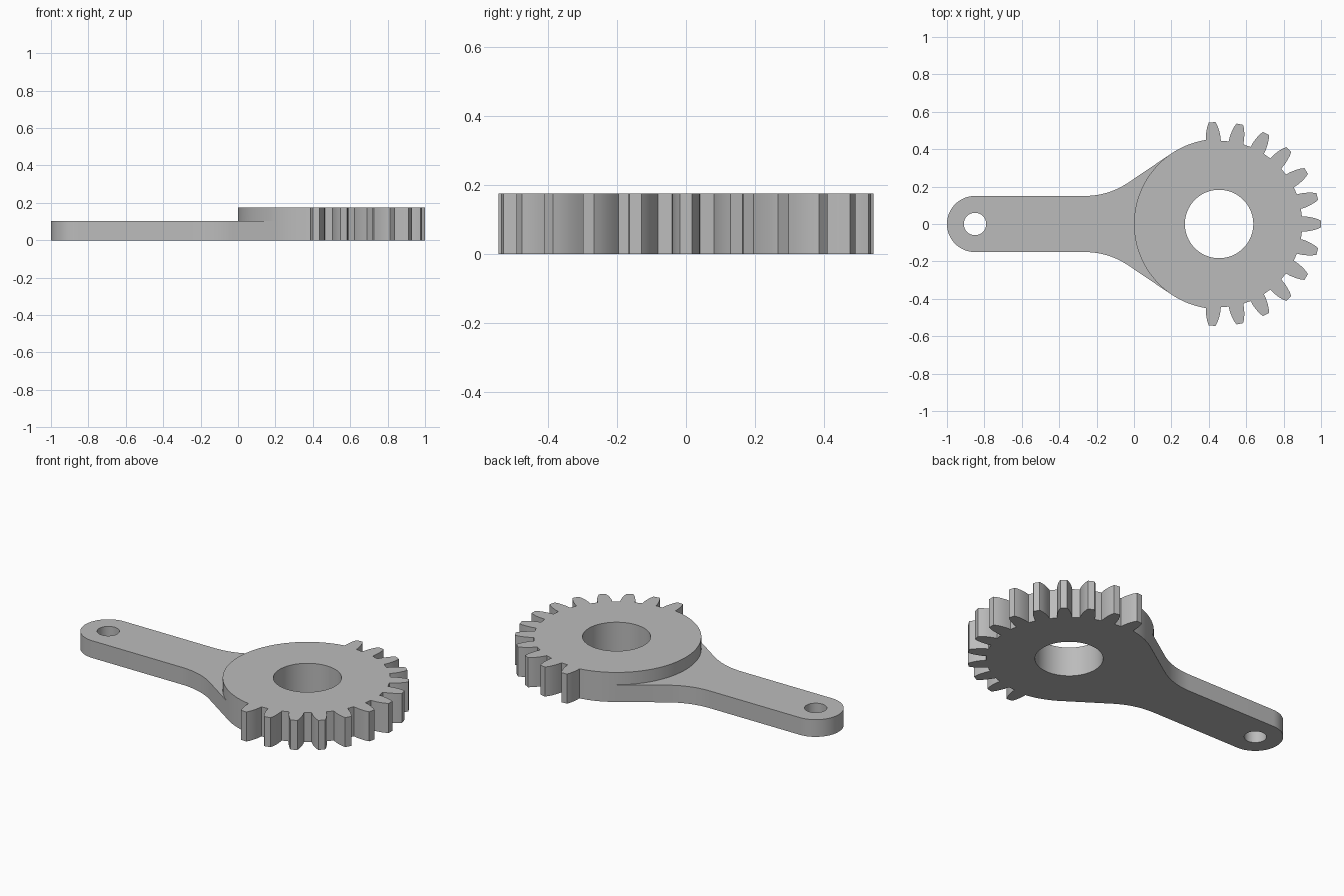
import bpy, bmesh
from math import sin, cos, pi, radians, tau, atan2

cube = bpy.data.objects.get("Cube")
if cube:
    bpy.data.objects.remove(cube, do_unlink=True)

GEAR_X, DISC_R, ROOT_R, BORE_R = 0.455, 0.455, 0.443, 0.183
GEAR_H, ARM_H = 0.175, 0.102
ARM_X, ARM_R, PIN_R = -0.85, 0.15, 0.06
TEETH, SIDE_TEETH = 23, 6

steel = bpy.data.materials.new("grey metal")
steel.use_nodes = True
steel.diffuse_color = (0.5, 0.5, 0.5, 1)
steel.node_tree.nodes["Principled BSDF"].inputs["Base Color"].default_value = (0.5, 0.5, 0.5, 1)


def arc(cx, cy, r, start, end, steps):
    """Points along an arc, both ends included."""
    angles = [start + (end - start) * i / steps for i in range(steps + 1)]
    return [(cx + r * cos(a), cy + r * sin(a)) for a in angles]


def plate(name, loops, height):
    """Extrude closed outlines (first outer, the rest holes) up from z = 0."""
    curve = bpy.data.curves.new(name, 'CURVE')
    curve.dimensions, curve.fill_mode, curve.extrude = '2D', 'BOTH', height / 2
    for loop in loops:
        spline = curve.splines.new('POLY')
        spline.points.add(len(loop) - 1)
        for point, (x, y) in zip(spline.points, loop):
            point.co = (x, y, 0, 1)
        spline.use_cyclic_u = True
    temp = bpy.data.objects.new(name + "_outline", curve)
    bpy.context.collection.objects.link(temp)
    deps = bpy.context.evaluated_depsgraph_get()
    mesh = bpy.data.meshes.new_from_object(temp.evaluated_get(deps))
    bpy.data.objects.remove(temp, do_unlink=True)
    bm = bmesh.new()
    bm.from_mesh(mesh)
    bmesh.ops.remove_doubles(bm, verts=bm.verts, dist=0.0001)
    bmesh.ops.translate(bm, verts=bm.verts, vec=(0, 0, height / 2))
    bmesh.ops.recalc_face_normals(bm, faces=bm.faces)
    bm.to_mesh(mesh)
    bm.free()
    mesh.materials.clear()
    mesh.materials.append(steel)
    obj = bpy.data.objects.new(name, mesh)
    bpy.context.collection.objects.link(obj)
    return obj


# Toothed sector: curved tooth flanks on the right, plain disc on the left
flank = [(ROOT_R, 0.04), (0.47, 0.039), (0.5, 0.034), (0.525, 0.027), (0.545, 0.018)]
tooth = [(r, -w) for r, w in flank] + [(r, w) for r, w in reversed(flank)]
gear_outline = []
for k in range(-SIDE_TEETH, SIDE_TEETH + 1):
    a = k * tau / TEETH
    gear_outline += [(GEAR_X + r * cos(a) - w * sin(a), r * sin(a) + w * cos(a)) for r, w in tooth]
last = SIDE_TEETH * tau / TEETH + atan2(0.04, DISC_R)
gear_outline += arc(GEAR_X, 0, DISC_R, last, tau - last, 56)
bore = arc(GEAR_X, 0, BORE_R, 0, tau, 64)[:-1]
gear = plate("gear_lever", [gear_outline, bore], GEAR_H)

# Lever arm: rounded end, straight sides, fillet, then a line tangent to the disc
slope, fillet = radians(34), 0.41
tangent = (GEAR_X - DISC_R * sin(slope), DISC_R * cos(slope))
corner = tangent[0] - (tangent[1] - ARM_R) * cos(slope) / sin(slope)
fillet_x = corner - fillet * sin(slope / 2) / cos(slope / 2)
side = arc(fillet_x, ARM_R + fillet, fillet, -pi / 2 + slope, -pi / 2, 12)
upper = [(GEAR_X - 0.22, 0.25), tangent] + side
lower = [(x, -y) for x, y in reversed(upper)]
arm_outline = upper + arc(ARM_X, 0, ARM_R, pi / 2, 3 * pi / 2, 32) + lower
pin_hole = arc(ARM_X, 0, PIN_R, 0, tau, 40)[:-1]
arm = plate("lever_arm", [arm_outline, pin_hole], ARM_H)

# Fuse the arm into the gear as one solid
union = gear.modifiers.new("join_arm", 'BOOLEAN')
union.operation, union.solver, union.object = 'UNION', 'EXACT', arm
bpy.ops.object.select_all(action='DESELECT')
gear.select_set(True)
bpy.context.view_layer.objects.active = gear
bpy.ops.object.modifier_apply(modifier=union.name)
bpy.data.objects.remove(arm, do_unlink=True)
bpy.ops.object.shade_smooth_by_angle(angle=radians(30))
